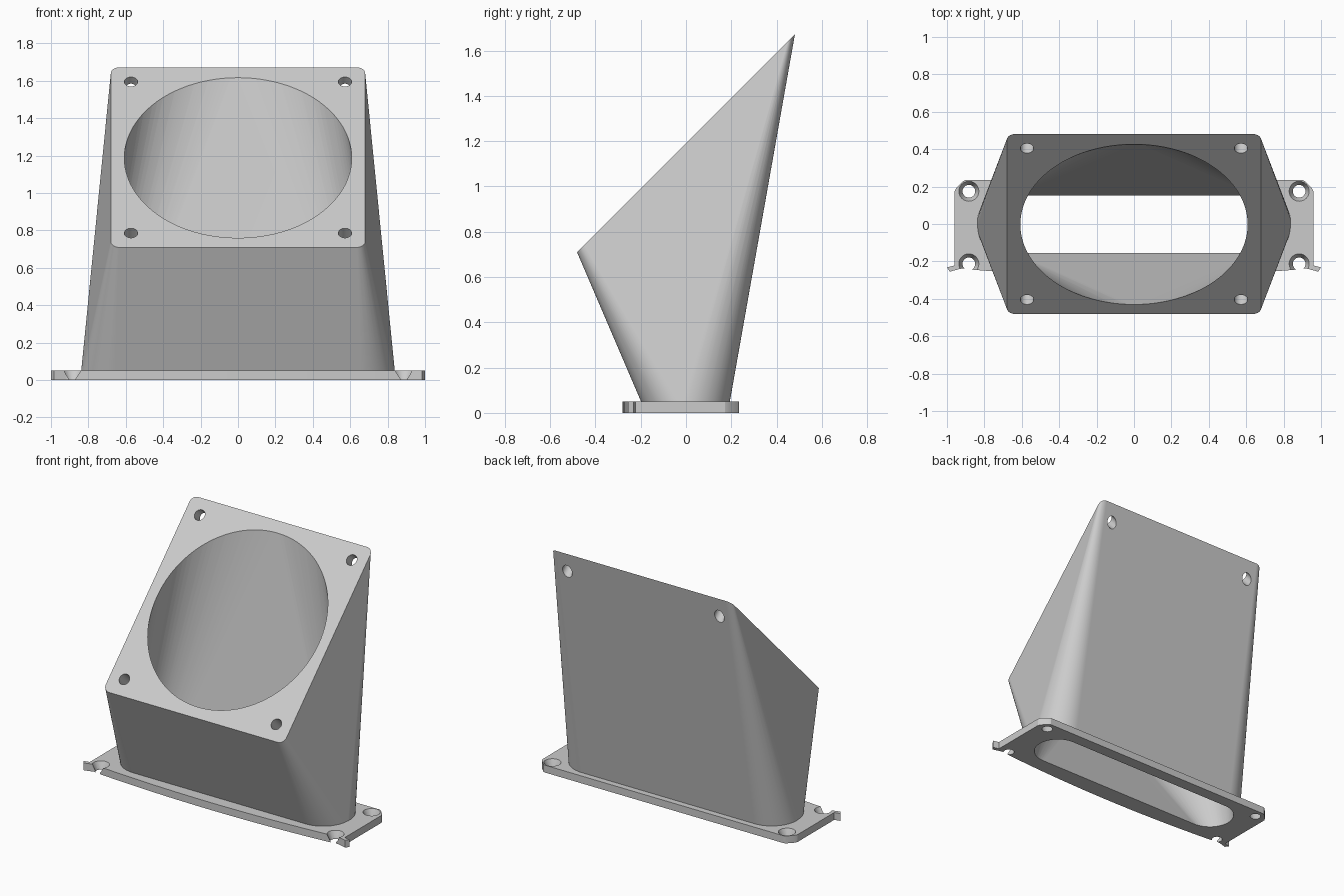
import bpy, bmesh, math
from mathutils import Matrix, Vector

cube = bpy.data.objects.get("Cube")
if cube:
    bpy.data.objects.remove(cube, do_unlink=True)

GREY = (0.6, 0.6, 0.6, 1)
mat = bpy.data.materials.new("light grey")
mat.use_nodes = True
mat.diffuse_color = GREY
mat.node_tree.nodes["Principled BSDF"].inputs["Base Color"].default_value = GREY

PLATE_H = 0.05
FACE_HALF = 0.68
# Frame of the 45 degree fan face
TILT = Matrix.Translation((0, 0, 1.19)) @ Matrix.Rotation(math.radians(45), 4, 'X')


def add_object(name, bm):
    bmesh.ops.recalc_face_normals(bm, faces=bm.faces)
    me = bpy.data.meshes.new(name)
    bm.to_mesh(me)
    bm.free()
    me.materials.append(mat)
    obj = bpy.data.objects.new(name, me)
    bpy.context.collection.objects.link(obj)
    return obj


def rounded_rect(hx, hy, r, z=0, n=16):
    """Rounded rectangle; r equal to hy gives a slot."""
    pts = []
    for q, (sx, sy) in enumerate(((1, 1), (-1, 1), (-1, -1), (1, -1))):
        for i in range(n + 1):
            a = math.pi / 2 * (q + i / n)
            pts.append(Vector((sx * (hx - r) + r * math.cos(a),
                               sy * (hy - r) + r * math.sin(a), z)))
    return pts


def hull(name, pts):
    bm = bmesh.new()
    for p in pts:
        bm.verts.new(p)
    bmesh.ops.remove_doubles(bm, verts=bm.verts, dist=1e-5)
    res = bmesh.ops.convex_hull(bm, input=bm.verts)
    loose = [v for v in bm.verts if not v.link_faces]
    bmesh.ops.delete(bm, geom=loose, context='VERTS')
    bmesh.ops.dissolve_limit(bm, angle_limit=0.002, verts=bm.verts, edges=bm.edges)
    return add_object(name, bm)


def cone(name, r1, r2, depth, matrix):
    bm = bmesh.new()
    bmesh.ops.create_cone(bm, cap_ends=True, segments=32, radius1=r1, radius2=r2,
                          depth=depth, matrix=matrix)
    return add_object(name, bm)


def cut(obj, cutters):
    bpy.context.view_layer.objects.active = obj
    for c in cutters:
        c.hide_render = True
        m = obj.modifiers.new("cut", 'BOOLEAN')
        m.operation, m.solver, m.object = 'DIFFERENCE', 'EXACT', c
        bpy.ops.object.modifier_apply(modifier=m.name)


def finish(obj):
    bpy.ops.object.select_all(action='DESELECT')
    obj.select_set(True)
    bpy.context.view_layer.objects.active = obj
    bpy.ops.object.shade_smooth_by_angle(angle=math.radians(25))
    m = obj.modifiers.new("clean shading", 'WEIGHTED_NORMAL')
    m.keep_sharp = True


# Duct: slot-shaped foot blended into the tilted square face
face = [TILT @ p for p in rounded_rect(FACE_HALF, FACE_HALF, 0.045)]
duct = hull("duct", rounded_rect(0.84, 0.19, 0.19, 0.03) + face)

# Air passage: round inlet blended into the outlet slot
inlet = [TILT @ p for p in rounded_rect(0.607, 0.607, 0.607, 0.003, 24)]
passage = hull("passage_cutter", rounded_rect(0.8, 0.152, 0.152, -0.01) + inlet)

# Screw holes in the corners of the tilted face
SCREW = 0.572
screws = [cone("screw_cutter", 0.036, 0.036, 0.24,
               TILT @ Matrix.Translation((sx * SCREW, sy * SCREW, -0.08)))
          for sx in (-1, 1) for sy in (-1, 1)]
cut(duct, [passage] + screws)

# Base plate outline: right half, then mirrored; bowed front edge and hooked ears
half = [(0.855 * i / 10, -0.28 + 0.035 * (i / 10) ** 2) for i in range(11)]
half += [(0.92, -0.237), (0.985, -0.255), (1.0, -0.232), (0.96, -0.222),
         (0.96, 0.172), (0.95, 0.192), (0.915, 0.228), (0.9, 0.235)]
outline = half + [(-x, y) for x, y in reversed(half[1:])]
bm = bmesh.new()
base = bm.faces.new([bm.verts.new((x, y, 0)) for x, y in outline])
top = bmesh.ops.extrude_face_region(bm, geom=[base])["geom"]
bmesh.ops.translate(bm, vec=(0, 0, PLATE_H),
                    verts=[g for g in top if isinstance(g, bmesh.types.BMVert)])
plate = add_object("base_plate", bm)

# Countersunk mounting holes; the front pair opens through the edge
mounts = []
for sx in (-1, 1):
    for y in (0.175, -0.213):
        at = Matrix.Translation((sx * 0.883, y, PLATE_H / 2))
        mounts.append(cone("mount_cutter", 0.034, 0.034, 0.1, at))
        mounts.append(cone("sink_cutter", 0.03, 0.054, PLATE_H + 0.002, at))
cut(plate, [passage] + mounts)

for c in [passage] + screws + mounts:
    bpy.data.objects.remove(c, do_unlink=True)
for obj in (duct, plate):
    finish(obj)
